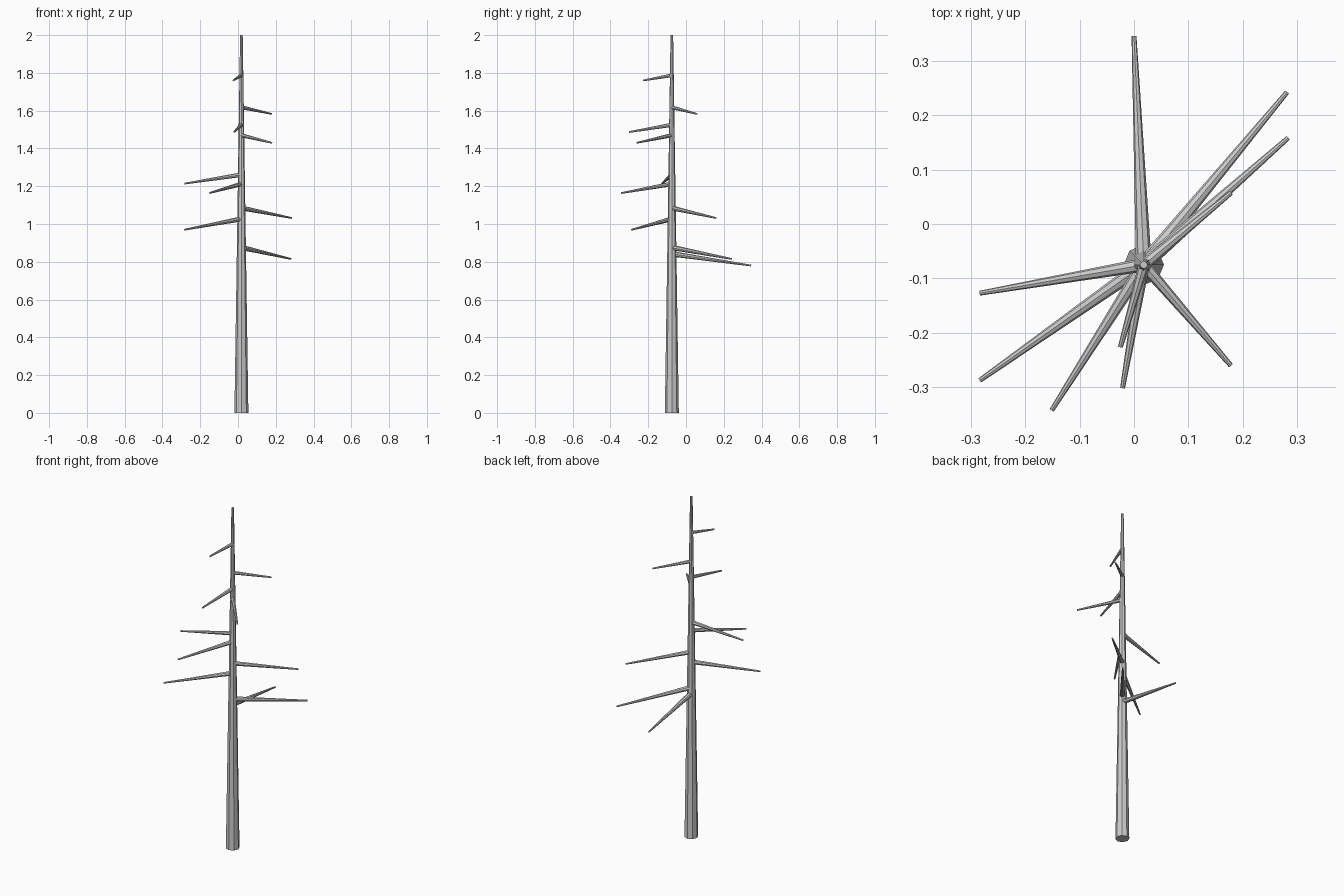
import bpy
from mathutils import Vector

CX, CY = 0.018, -0.075  # trunk axis


def tapered(name, start, end, r1, r2, sides):
    a, b = Vector(start), Vector(end)
    d = b - a
    bpy.ops.mesh.primitive_cone_add(
        vertices=sides, radius1=r1, radius2=r2, depth=d.length,
        location=(a + b) / 2,
        rotation=d.to_track_quat('Z', 'Y').to_euler())
    ob = bpy.context.object
    ob.name = name
    bpy.ops.object.shade_smooth_by_angle()
    return ob


# Trunk
tapered("trunk", (CX, CY, 0), (CX, CY, 2), 0.037, 0.007, 8)

# Branches: tip x, tip y, tip z, height on trunk axis
branches = [
    (0.000, 0.345, 0.780, 0.842),
    (0.281, 0.242, 0.815, 0.876),
    (0.283, 0.158, 1.032, 1.085),
    (-0.283, -0.287, 0.970, 1.027),
    (-0.151, -0.342, 1.164, 1.212),
    (-0.283, -0.127, 1.214, 1.261),
    (0.178, -0.260, 1.430, 1.470),
    (-0.021, -0.301, 1.487, 1.525),
    (0.178, 0.057, 1.583, 1.618),
    (-0.025, -0.226, 1.760, 1.787),
]
for i, (x, y, z, h) in enumerate(branches):
    r = 0.0145 - 0.005 * (h - 0.84)
    tapered(f"branch_{i + 1}", (CX, CY, h), (x, y, z), r, 0.0045, 8)
